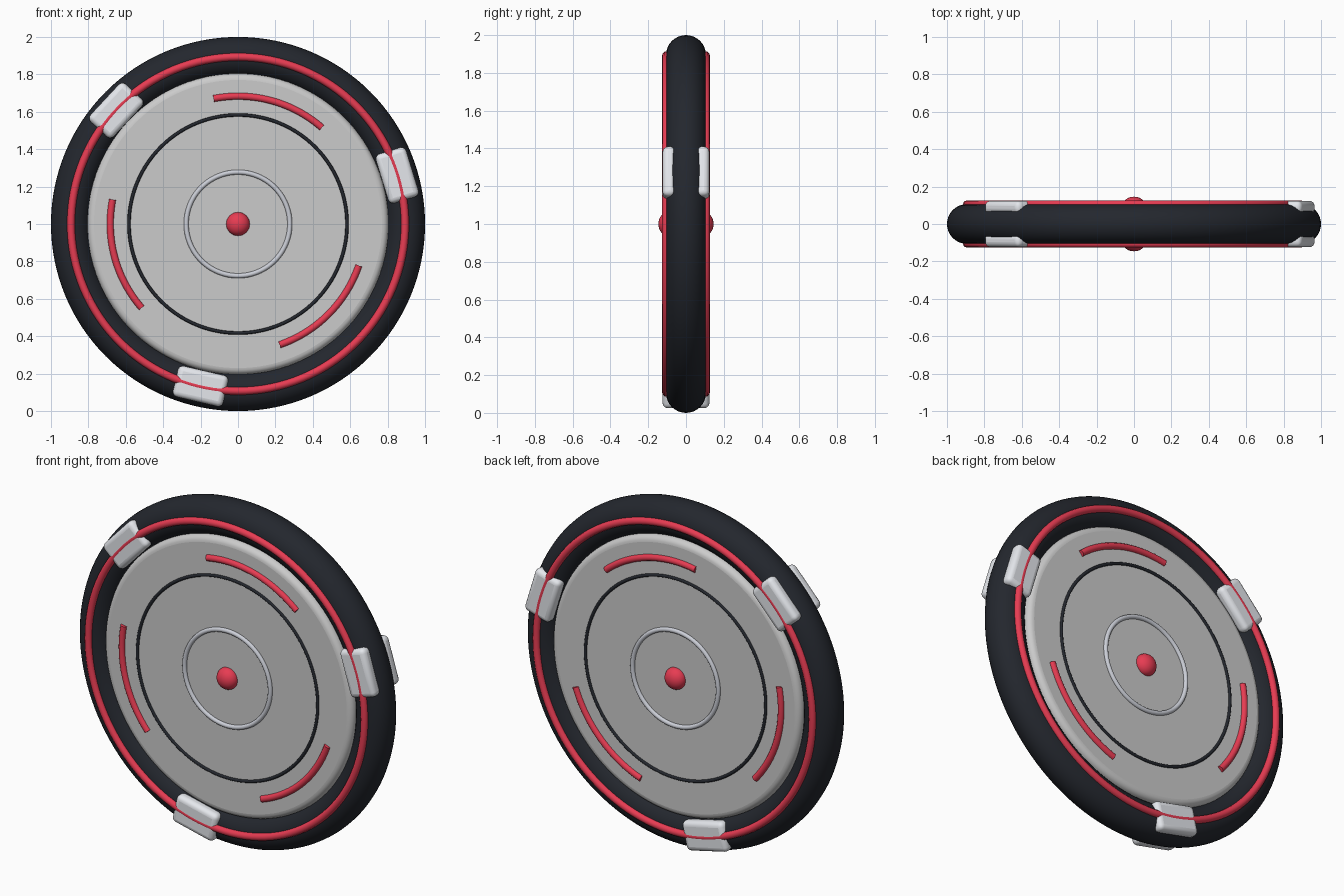
import bpy
from math import sin, cos, pi, radians
from mathutils import Matrix

if "Cube" in bpy.data.objects:
    bpy.data.objects.remove(bpy.data.objects["Cube"])

HUB = Matrix.Translation((0, 0, 1))
FLAT = HUB @ Matrix.Rotation(pi / 2, 4, 'X')   # primitive axis z -> y


def material(name, rgb):
    m = bpy.data.materials.new(name)
    m.diffuse_color = (*rgb, 1)
    m.use_nodes = True
    m.node_tree.nodes["Principled BSDF"].inputs["Base Color"].default_value = m.diffuse_color
    return m


BLACK = material("rubber_black", (0.017, 0.02, 0.027))
RED = material("accent_red", (0.8, 0.045, 0.085))
WHITE = material("clip_white", (0.78, 0.8, 0.84))
SILVER = material("trim_silver", (0.6, 0.62, 0.68))


def finish(name, mat=None, angle=180):
    ob = bpy.context.object
    ob.name = name
    if mat:
        ob.data.materials.append(mat)
    bpy.ops.object.shade_smooth_by_angle(angle=radians(angle))
    return ob


def ring(name, radius, tube, y, mat, sides=12):
    bpy.ops.mesh.primitive_torus_add(major_radius=radius, minor_radius=tube,
                                     major_segments=128, minor_segments=sides)
    ob = finish(name, mat)
    ob.matrix_world = Matrix.Translation((0, y, 0)) @ FLAT
    return ob


def bevel(ob, width, segments):
    m = ob.modifiers.new("round", 'BEVEL')
    m.width, m.segments = width, segments
    m.limit_method = 'ANGLE'


def arc(name, mid, half, radius, tube, y, mat):
    cu = bpy.data.curves.new(name, 'CURVE')
    cu.dimensions = '3D'
    cu.bevel_depth, cu.bevel_resolution, cu.use_fill_caps = tube, 3, True
    n = 25
    sp = cu.splines.new('POLY')
    sp.points.add(n - 1)
    for i, p in enumerate(sp.points):
        a = radians(mid - half + 2 * half * i / (n - 1))
        p.co = (radius * cos(a), y, 1 + radius * sin(a), 1)
    cu.materials.append(mat)
    bpy.context.collection.objects.link(bpy.data.objects.new(name, cu))


# Tyre
ring("tyre", 0.894, 0.106, 0, BLACK, 32)

# Solid disc with rounded rim
bpy.ops.mesh.primitive_cylinder_add(vertices=128, radius=0.805, depth=0.19)
disc = finish("wheel_disc", None, 35)
disc.matrix_world = FLAT
bevel(disc, 0.035, 5)

for side, s in (("front", -1), ("back", 1)):
    # Concentric trim rings
    ring(f"accent_ring_{side}", 0.893, 0.021, s * 0.105, RED)
    ring(f"seam_ring_{side}", 0.583, 0.009, s * 0.095, BLACK, 8)
    ring(f"hub_ring_{side}", 0.277, 0.013, s * 0.097, SILVER)

    # Domed hub button
    bpy.ops.mesh.primitive_uv_sphere_add(segments=32, ring_count=16, radius=1)
    cap = finish(f"hub_cap_{side}", RED)
    cap.matrix_world = (Matrix.Translation((0, s * 0.095, 0)) @ FLAT
                        @ Matrix.Diagonal((0.063, 0.063, 0.051, 1)))

    for i in range(3):
        # Raised accent arcs
        arc(f"accent_arc_{side}_{i + 1}", 75 + 120 * i, 26, 0.683, 0.019, s * 0.095, RED)

        # Rounded clips straddling the accent ring
        bpy.ops.mesh.primitive_cube_add(size=1)
        clip = bpy.context.object
        clip.data.transform(Matrix.Diagonal((0.17, 0.07, 0.275, 1)))
        finish(f"rim_clip_{side}_{i + 1}", WHITE, 40)
        clip.matrix_world = (HUB @ Matrix.Rotation(-radians(17 + 120 * i), 4, 'Y')
                             @ Matrix.Translation((0.89, s * 0.089, 0)))
        bevel(clip, 0.028, 4)
